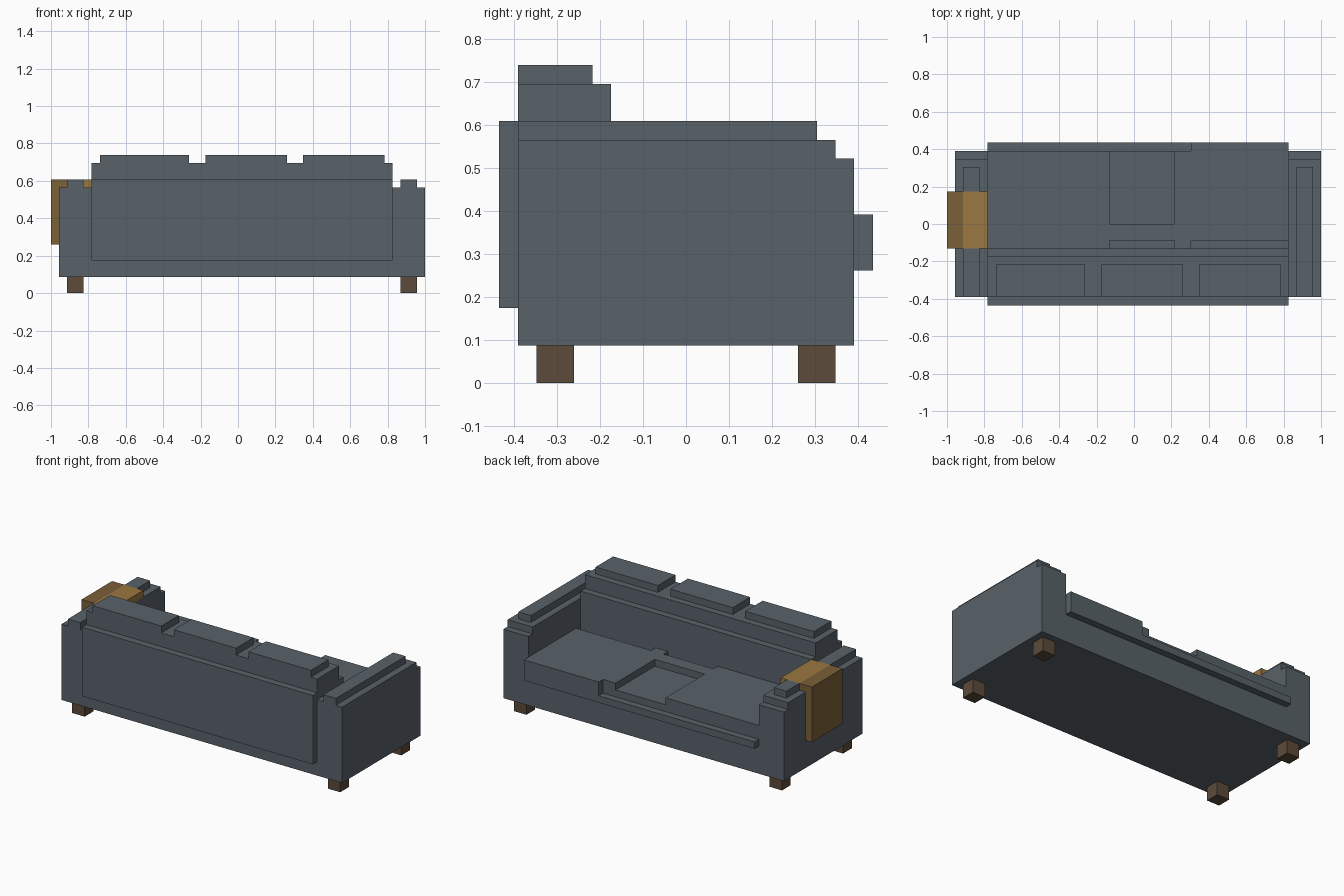
import bpy
import bmesh
from mathutils import Vector

U = 2 / 46  # one block of the model's grid

cube = bpy.data.objects.get("Cube")
if cube:
    bpy.data.objects.remove(cube, do_unlink=True)


def material(name, rgb):
    mat = bpy.data.materials.new(name)
    mat.use_nodes = True
    color = (*rgb, 1)
    mat.diffuse_color = color
    bsdf = next(n for n in mat.node_tree.nodes if n.type == 'BSDF_PRINCIPLED')
    bsdf.inputs["Base Color"].default_value = color
    return mat


FABRIC = material("slate_fabric", (0.098, 0.122, 0.141))
WOOD = material("brown_wood", (0.107, 0.069, 0.042))
GOLD = material("gold_blanket", (0.328, 0.188, 0.054))
DARK_GOLD = material("dark_gold_blanket", (0.195, 0.117, 0.04))


def blocks(name, mat, *boxes):
    """One object made of boxes given as x, y and z ranges in grid blocks."""
    bm = bmesh.new()
    for spans in boxes:
        low, high = (Vector([s[i] for s in spans]) for i in (0, 1))
        made = bmesh.ops.create_cube(bm, size=1)["verts"]
        for v in made:
            v.co = (v.co * (high - low) + (low + high) / 2) * U
    mesh = bpy.data.meshes.new(name)
    bm.to_mesh(mesh)
    bm.free()
    mesh.materials.append(mat)
    obj = bpy.data.objects.new(name, mesh)
    bpy.context.collection.objects.link(obj)
    return obj


# Body, with the seat opening towards +y
blocks("base", FABRIC, ((-22, 23), (-9, 9), (2, 8)))

# Arms with stepped tops; the right ridge leaves room for the blanket
for side, x, gaps in (("right", -22, [(-9, -3), (4, 7)]), ("left", 19, [(-9, 7)])):
    w = (x, x + 4)
    blocks(side + "_arm", FABRIC, (w, (-9, 9), (8, 12)), (w, (-9, 8), (12, 13)))
    blocks(side + "_arm_ridge", FABRIC,
           *[((x + 1, x + 3), y, (13, 14)) for y in gaps])

# Backrest
W = (-18, 19)
blocks("backrest", FABRIC, (W, (-9, -3), (8, 14)), (W, (-9, -4), (14, 16)))
blocks("back_panel", FABRIC, (W, (-10, -9), (4, 14)))
blocks("back_cushions", FABRIC,
       *[(x, (-9, -5), (16, 17)) for x in ((-17, -6), (-4, 6), (8, 18))])

# Seat cushions around a sunken middle
blocks("seat_cushions", FABRIC,
       ((-18, -3), (-3, 9), (8, 9)),
       ((-3, 5), (-2, 0), (8, 9)),
       ((5, 7), (-3, 9), (8, 9)),
       ((7, 19), (-2, 9), (8, 9)))
blocks("seat_front_trim", FABRIC, ((-18, 7), (9, 10), (6, 7)))
blocks("seat_front_overhang", FABRIC, ((7, 19), (9, 10), (6, 9)))

# Blanket over the right arm
Y = (-3, 4)
blocks("blanket_side", DARK_GOLD,
       ((-23, -22), Y, (6, 14)), ((-22, -21), Y, (13, 14)))
blocks("blanket_top", GOLD, ((-21, -18), Y, (13, 14)))

# Legs
for side, x in (("right", -21), ("left", 20)):
    for end, y in (("front", -8), ("back", 6)):
        blocks(f"{end}_{side}_leg", WOOD, ((x, x + 2), (y, y + 2), (0, 2)))
